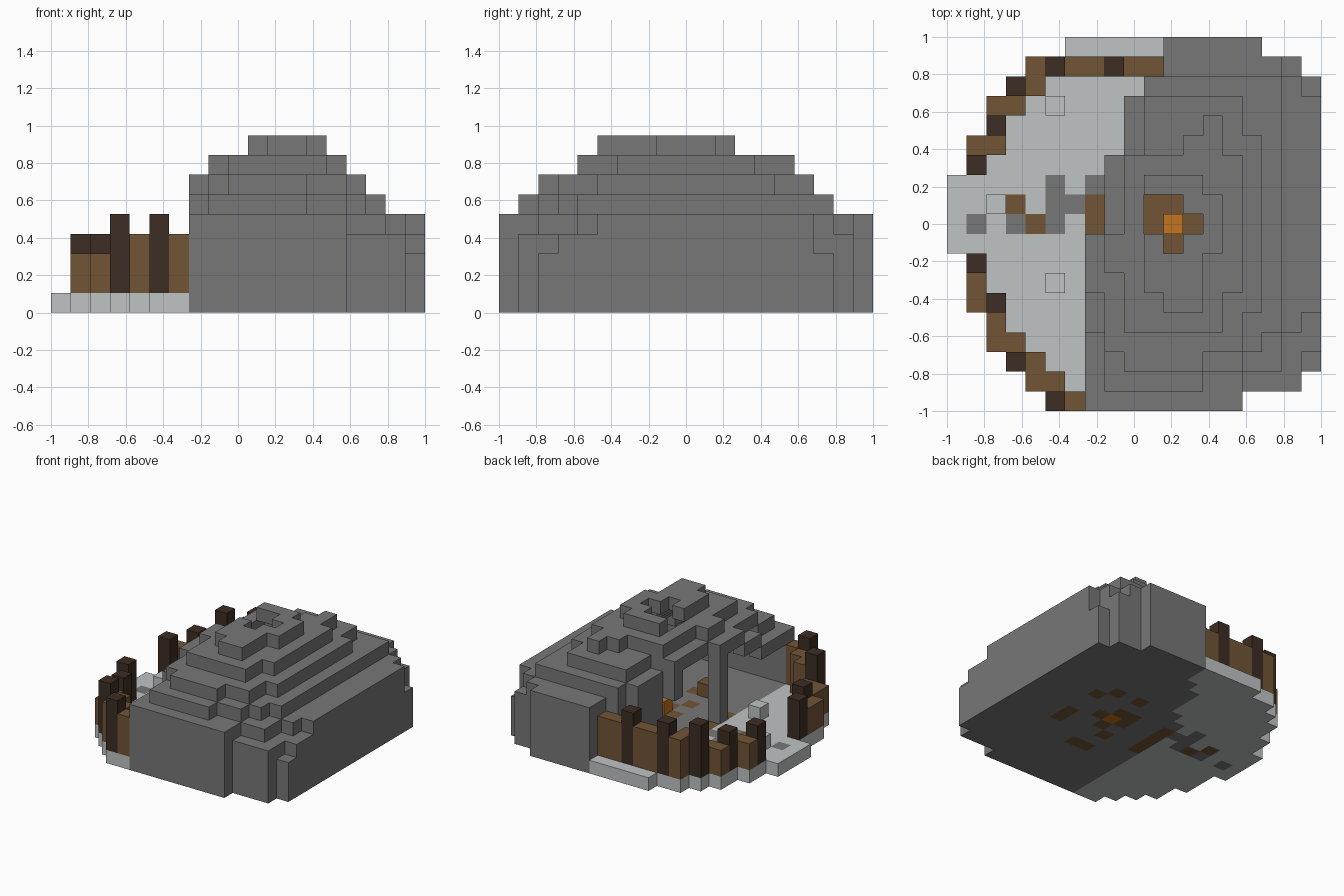
import bpy
import bmesh
from mathutils import Vector

default_cube = bpy.data.objects.get("Cube")
if default_cube:
    bpy.data.objects.remove(default_cube, do_unlink=True)

GRID = 19
UNIT = 2 / GRID


def make_material(name, red, green, blue):
    material = bpy.data.materials.new(name)
    material.use_nodes = True
    colour = (red, green, blue, 1)
    material.diffuse_color = colour
    shader = next(n for n in material.node_tree.nodes if n.type == 'BSDF_PRINCIPLED')
    shader.inputs["Base Color"].default_value = colour
    shader.inputs["Roughness"].default_value = 0.9
    return material


stone = make_material("stone grey", .185, .185, .185)
snow = make_material("snow white", .52, .55, .55)
wood = make_material("plank brown", .165, .09, .036)
dark_wood = make_material("dark post brown", .046, .026, .017)
flame = make_material("flame orange", .55, .175, .015)


def boxes(*ranges):
    """Set of grid columns covered by (x start, x end, y start, y end) blocks."""
    return {(i, j) for a, b, c, d in ranges
            for i in range(a, b) for j in range(c, d)}


def build_blocks(name, cells):
    """Outer skin of unit blocks; cells maps (x, y, level) to a material."""
    materials = list(dict.fromkeys(cells.values()))
    bm = bmesh.new()
    corners = {}

    def corner(point):
        key = tuple(round(v) for v in point)
        if key not in corners:
            x, y, z = key
            corners[key] = bm.verts.new((x * UNIT - 1, y * UNIT - 1, z * UNIT))
        return corners[key]

    for cell, material in cells.items():
        middle = Vector(cell) + Vector((.5, .5, .5))
        for axis in range(3):
            for sign in (-1, 1):
                step = Vector((0, 0, 0))
                step[axis] = sign
                neighbour = tuple(round(v) for v in Vector(cell) + step)
                if neighbour in cells:
                    continue
                u = Vector((0, 0, 0))
                u[(axis + 1) % 3] = .5
                v = step.cross(u)
                centre = middle + step / 2
                ring = (centre - u - v, centre + u - v, centre + u + v, centre - u + v)
                face = bm.faces.new([corner(p) for p in ring])
                face.material_index = materials.index(material)
    # Merge flat areas of the same colour into clean large faces
    bmesh.ops.dissolve_limit(bm, angle_limit=.01, verts=bm.verts[:],
                             edges=bm.edges[:], delimit={'MATERIAL'})
    mesh = bpy.data.meshes.new(name)
    bm.to_mesh(mesh)
    bm.free()
    for material in materials:
        mesh.materials.append(material)
    obj = bpy.data.objects.new(name, mesh)
    bpy.context.collection.objects.link(obj)
    return obj


# Outlines of the hill, from the foot up to the summit
foot = boxes((7, 15, 0, 1), (7, 18, 1, 2), (7, 19, 2, 12), (8, 19, 12, 13),
             (9, 19, 13, 16), (10, 19, 16, 17), (11, 18, 17, 18), (11, 16, 18, 19))
doorway = boxes((7, 8, 9, 12))
walls = foot - doorway
shoulder = walls - {(18, 2), (18, 16)}
ledge = shoulder - boxes((15, 18, 1, 2), (17, 19, 2, 4), (18, 19, 4, 5),
                         (18, 19, 16, 17), (17, 18, 17, 18))
slope = boxes((8, 13, 1, 2), (8, 15, 2, 3), (8, 16, 3, 4), (7, 17, 4, 9),
              (8, 17, 9, 13), (9, 17, 13, 16), (10, 17, 16, 17))
upper = boxes((9, 13, 2, 3), (8, 15, 3, 5), (8, 16, 5, 13), (7, 8, 6, 9),
              (10, 16, 13, 14), (10, 15, 14, 16))
crown = boxes((9, 14, 4, 6), (9, 15, 6, 13), (8, 9, 7, 9),
              (12, 14, 13, 14), (13, 14, 14, 15))
summit = boxes((11, 13, 5, 6), (10, 13, 6, 8), (10, 14, 8, 11), (10, 13, 11, 12))
layers = [foot, walls, walls, shoulder, ledge, slope, upper, crown, summit]

# Hollow hill: a one-block shell, open to the west, with a smoke hole on top
smoke_hole = {(10, 10), (11, 10), (10, 9), (11, 9), (12, 9), (11, 8)}
hill = {}
for level in range(1, len(layers)):
    layer = layers[level]
    above = layers[level + 1] if level + 1 < len(layers) else set()
    for i, j in layer:
        around = [(i + 1, j), (i, j + 1), (i, j - 1)]
        if j > 12:
            around.append((i - 1, j))
        roof = (i, j) not in above
        wall = any(n not in layer for n in around)
        gap = (i, j) == (8, 12) and level < 4
        if (i, j) in smoke_hole and level > 5:
            continue
        if (roof or wall) and not gap:
            hill[i, j, level] = stone
build_blocks("hollow_hill", hill)

# Ground: snowy yard, stone cave floor, wooden inlays and a stony path
yard_start = [5, 4, 3, 2, 2, 1, 1, 1, 0, 0, 0, 0, 1, 1, 2, 2, 3, 4, 6]
ground = {(i, j, 0): snow for j, start in enumerate(yard_start)
          for i in range(start, 11) if (i, j) not in foot}
ground.update({(i, j, 0): stone for i, j in foot})
path = {(1, 9), (3, 9), (5, 9), (5, 10), (5, 11), (6, 10)}
inlay = smoke_hole | boxes((7, 8, 7, 11), (10, 12, 5, 6), (14, 15, 7, 9)) | {
    (3, 10), (4, 9), (14, 11), (13, 12), (11, 12), (10, 7)}
ground.update({(i, j, 0): stone for i, j in path})
ground.update({(i, j, 0): wood for i, j in inlay})
ground[11, 9, 0] = flame
build_blocks("ground", ground)

# Furnishings standing on the ground
build_blocks("campfire_flame", {(11, 9, 1): flame})
build_blocks("wooden_stool", {(10, 5, 1): wood})
for number, (i, j) in enumerate([(5, 6), (5, 15), (2, 10)], 1):
    build_blocks(f"snow_block_{number}", {(i, j, 1): snow})


# Palisade: dark posts one block taller than the planks, lower in the west
def fence(name, columns, material, extra):
    cells = {}
    for i, j in columns:
        top = (3 if i < 3 or (i, j) in [(3, 3), (3, 15)] else 4) + extra
        cells.update({(i, j, level): material for level in range(1, top)})
    build_blocks(name, cells)


posts = {(5, 0), (3, 2), (2, 5), (1, 7), (1, 12), (2, 14), (3, 16), (5, 17), (8, 17)}
planks = boxes((4, 6, 1, 2), (2, 4, 3, 4), (1, 2, 5, 7), (1, 3, 13, 14),
               (2, 4, 15, 16), (6, 8, 17, 18), (9, 11, 17, 18))
planks |= {(6, 0), (4, 2), (2, 4), (4, 16), (4, 17)}
fence("palisade_posts", posts, dark_wood, 1)
fence("palisade_planks", planks, wood, 0)
